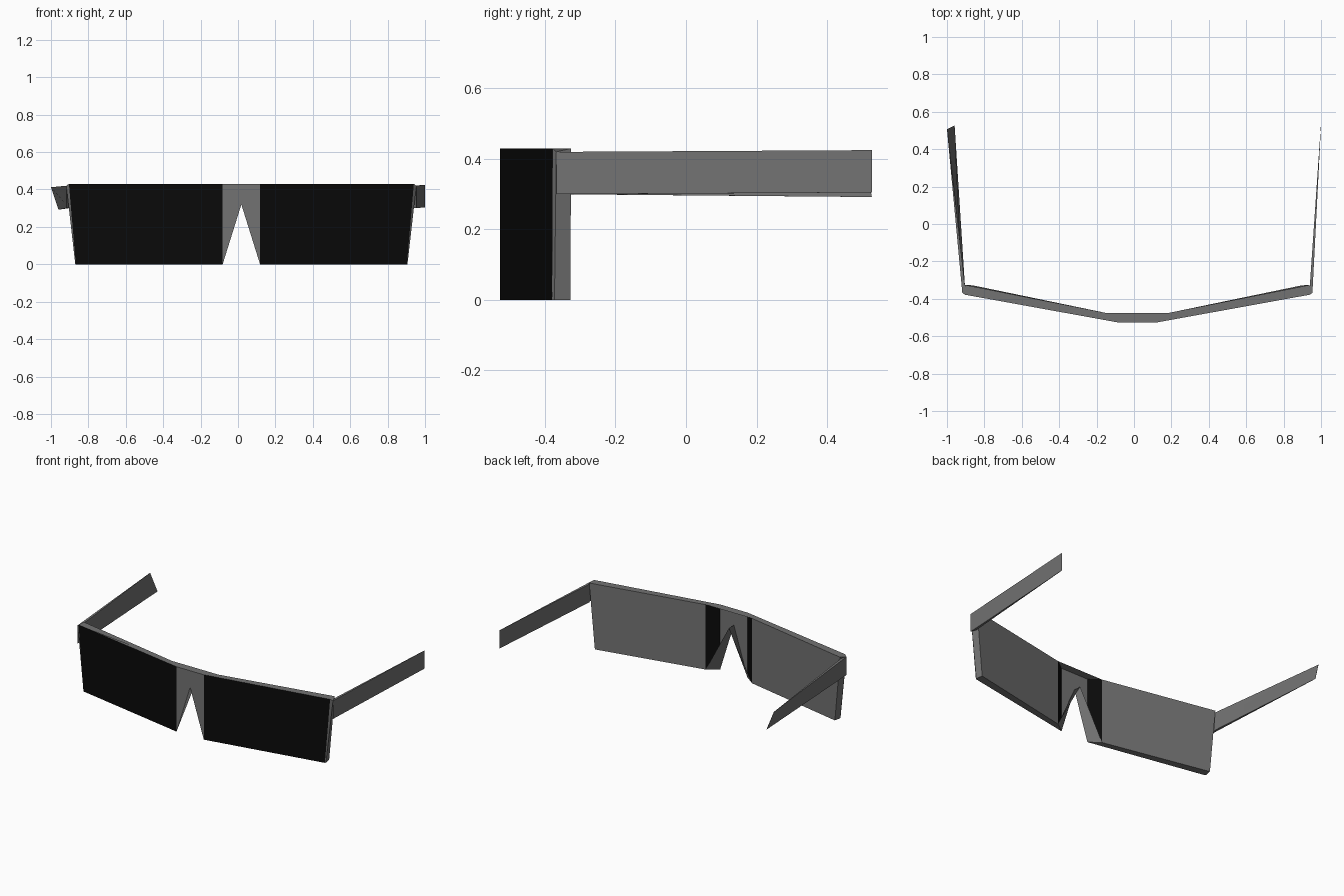
import bpy
import bmesh
from mathutils import Vector

cube = bpy.data.objects.get("Cube")
if cube:
    bpy.data.objects.remove(cube)


def material(name, value):
    mat = bpy.data.materials.new(name)
    mat.use_nodes = True
    color = (value, value, value, 1)
    mat.diffuse_color = color
    bsdf = mat.node_tree.nodes["Principled BSDF"]
    bsdf.inputs["Base Color"].default_value = color
    bsdf.inputs["Roughness"].default_value = 0.8
    return mat


GREY = material("frame grey", 0.17)
BLACK = material("lens black", 0.003)

CENTRE = 0.018          # middle of the bridge
FRONT, BACK = -0.527, -0.475
HEIGHT = 0.43


def finish(name, bm, closed=True):
    if closed:
        bmesh.ops.recalc_face_normals(bm, faces=bm.faces)
    mesh = bpy.data.meshes.new(name)
    bm.to_mesh(mesh)
    bm.free()
    mesh.materials.append(GREY)
    mesh.materials.append(BLACK)
    obj = bpy.data.objects.new(name, mesh)
    bpy.context.collection.objects.link(obj)
    return obj


def loft(name, lower, upper, black_sides=()):
    """Solid between two rings; the listed sides become black."""
    bm = bmesh.new()
    low = [bm.verts.new(p) for p in lower]
    top = [bm.verts.new(p) for p in upper]
    bm.faces.new(low)
    bm.faces.new(top)
    for i in range(len(low)):
        j = (i + 1) % len(low)
        face = bm.faces.new((low[i], low[j], top[j], top[i]))
        face.material_index = int(i in black_sides)
    return finish(name, bm)


# Lens slabs: black front and inner end, with a bent outer edge
for side, label in ((1, "left"), (-1, "right")):
    def ring(z, points):
        return [(CENTRE + side * x, y, z + dz) for x, y, dz in points]

    lower = ring(0, [(0.10, FRONT, 0), (0.885, -0.38, 0), (0.888, -0.373, 0),
                     (0.88, -0.328, 0), (0.17, BACK, 0)])
    upper = ring(HEIGHT, [(0.10, FRONT, 0), (0.922, -0.378, 0), (0.936, -0.368, -0.01),
                          (0.92, -0.326, 0), (0.17, BACK, 0)])
    loft(label + "_lens", lower, upper, black_sides=(0, 4))

# Bridge: front sheet with a notch, a top strip and notch walls, open behind
bm = bmesh.new()


def vert(x, y, z):
    return bm.verts.new((CENTRE + x, y, z))


apex = vert(0, FRONT, 0.32)
apex_back = vert(0, BACK, 0.32)
front_top = [vert(s * 0.10, FRONT, HEIGHT) for s in (-1, 1)]
front_low = [vert(s * 0.10, FRONT, 0) for s in (-1, 1)]
back_top = [vert(s * 0.17, BACK, HEIGHT) for s in (-1, 1)]
back_low = [vert(s * 0.17, BACK, 0) for s in (-1, 1)]
bm.faces.new((front_low[0], apex, front_top[0]))
bm.faces.new((apex, front_top[1], front_top[0]))
bm.faces.new((apex, front_low[1], front_top[1]))
bm.faces.new((front_top[0], front_top[1], back_top[1], back_top[0]))
bm.faces.new((front_low[0], back_low[0], apex_back, apex))
bm.faces.new((apex, apex_back, back_low[1], front_low[1]))
finish("bridge", bm, closed=False)


# Temple arms: wedges tapering from the lens edge to a thin tip
def temple(name, side, tip_low, tip_high):
    def root(z):
        return [Vector((CENTRE + side * 0.936, -0.368, z)),
                Vector((CENTRE + side * 0.922, -0.33, z))]

    def section(z, tip):
        outer, inner = root(z)
        thin = Vector((side * 0.001, 0, 0))
        return [outer, inner, Vector(tip) - thin, Vector(tip)]

    loft(name, section(0.30, tip_low), section(0.42, tip_high))


temple("left_temple", 1, (1.0, 0.527, 0.305), (1.0, 0.527, 0.425))
temple("right_temple", -1, (-0.96, 0.527, 0.292), (-1.0, 0.507, 0.412))
